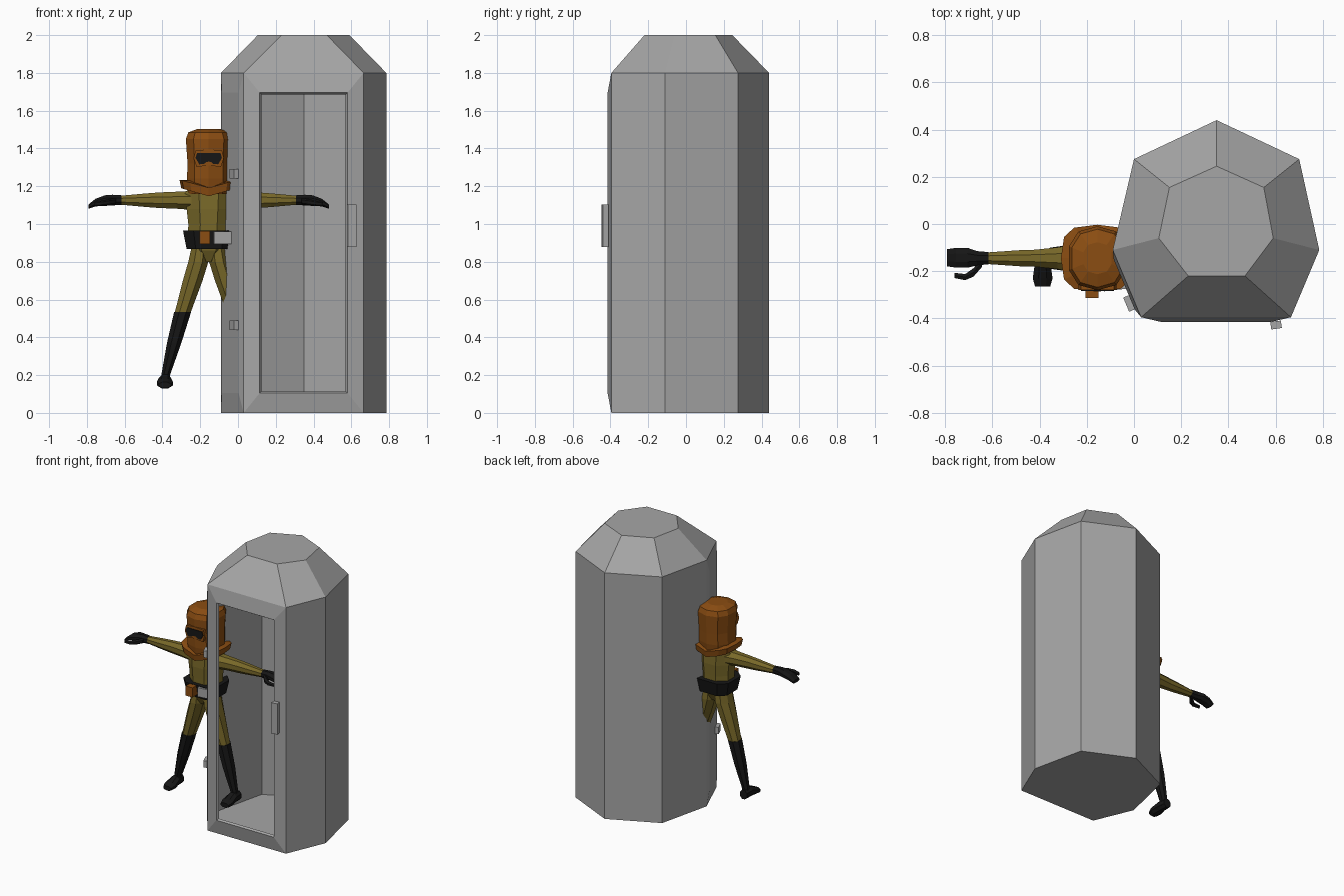
import bpy, bmesh, math
from mathutils import Vector

if "Cube" in bpy.data.objects:
    bpy.data.objects.remove(bpy.data.objects["Cube"])


def material(name, rgb):
    m = bpy.data.materials.new(name)
    m.diffuse_color = (*rgb, 1)
    m.use_nodes = True
    m.node_tree.nodes["Principled BSDF"].inputs["Base Color"].default_value = m.diffuse_color
    return m


GREY = material("booth_grey", (0.38, 0.38, 0.38))
ORANGE = material("hood_orange", (0.26, 0.075, 0.006))
OLIVE = material("suit_olive", (0.19, 0.14, 0.022))
BLACK = material("rubber_black", (0.008, 0.008, 0.008))
ORIGIN = Vector((-0.155, -0.145, 0))   # standing point of the figure


def finish(bm, name, mat, loc=(0, 0, 0), mirror=False):
    bmesh.ops.recalc_face_normals(bm, faces=bm.faces)
    me = bpy.data.meshes.new(name)
    bm.to_mesh(me)
    bm.free()
    me.materials.append(mat)
    ob = bpy.data.objects.new(name, me)
    ob.location = loc
    bpy.context.collection.objects.link(ob)
    if mirror:
        ob.modifiers.new("mirror", 'MIRROR')
    return ob


def bridge(bm, a, b):
    n = len(a)
    for i in range(n):
        bm.faces.new((a[i], a[(i + 1) % n], b[(i + 1) % n], b[i]))


def loft(name, rings, mat, axis='z', n=8, power=1.0, mirror=False):
    """rings: (centre, radius_1, radius_2), cross-sections square to the axis"""
    bm = bmesh.new()
    loops = []
    for c, r1, r2 in rings:
        loop = []
        for i in range(n):
            a = (i + 0.5) * math.tau / n
            p, q = math.cos(a), math.sin(a)
            k = math.cos(math.pi / n) ** power
            p = math.copysign(abs(p) ** power, p) * r1 / k
            q = math.copysign(abs(q) ** power, q) * r2 / k
            off = {'z': (p, q, 0), 'x': (0, p, q), 'y': (p, 0, q)}[axis]
            loop.append(bm.verts.new(Vector(c) + Vector(off)))
        loops.append(loop)
    for a, b in zip(loops, loops[1:]):
        bridge(bm, a, b)
    bm.faces.new(loops[0])
    bm.faces.new(loops[-1])
    return finish(bm, name, mat, ORIGIN, mirror)


def box(name, centre, size, mat, turn=0):
    bm = bmesh.new()
    bmesh.ops.create_cube(bm, size=1)
    bmesh.ops.scale(bm, vec=size, verts=bm.verts)
    ob = finish(bm, name, mat, centre)
    ob.rotation_euler.z = turn
    return ob


# Booth shell: seven walls, sloped roof, open doorway in front
BASE = [(0.35, 0.44), (0.0, 0.275), (-0.09, -0.11), (0.03, -0.395),
        (0.665, -0.395), (0.785, -0.11), (0.70, 0.275)]
TOP = [(0.35, 0.245), (0.15, 0.155), (0.105, -0.06), (0.23, -0.22),
       (0.47, -0.22), (0.59, -0.06), (0.55, 0.155)]
bm = bmesh.new()
low, eave, roof = ([bm.verts.new((x, y, z)) for x, y in pts]
                   for pts, z in ((BASE, 0), (BASE, 1.8), (TOP, 2.0)))
bm.faces.new(low)
bm.faces.new(roof)
bridge(bm, eave, roof)


def panel_ring(a, b, inset, z0, z1, out):
    a, b = Vector((*a, 0)), Vector((*b, 0))
    d = (b - a).normalized()
    push = Vector((d.y, -d.x, 0)) * out
    return [bm.verts.new(p + push + Vector((0, 0, z))) for p, z in
            ((a + d * inset, z0), (b - d * inset, z0), (b - d * inset, z1), (a + d * inset, z1))]


for i in range(7):
    j = (i + 1) % 7
    wall = [low[i], low[j], eave[j], eave[i]]
    if i == 3:        # doorway with a raised frame and a thin inner lip
        ring = panel_ring(BASE[i], BASE[j], 0.085, 0.105, 1.695, 0.02)
        lip = panel_ring(BASE[i], BASE[j], 0.095, 0.114, 1.686, 0.005)
        bridge(bm, wall, ring)
        bridge(bm, ring, lip)
    elif i == 2:      # closed raised panel on the side
        ring = panel_ring(BASE[i], BASE[j], 0.04, 0.105, 1.695, 0.012)
        bridge(bm, wall, ring)
        bm.faces.new(ring)
    else:
        bm.faces.new(wall)
finish(bm, "booth_shell", GREY)

# Door handle and side hinges
box("door_handle", (0.602, -0.428, 0.99), (0.045, 0.032, 0.225), GREY, math.radians(8))
side = math.atan2(0.285, -0.12)
for name, z in (("upper_hinge", 1.267), ("lower_hinge", 0.463)):
    box(name, (-0.017, -0.335, z), (0.065, 0.035, 0.05), GREY, side)

# Suit body
loft("torso", [((0, 0, 0.80), 0.03, 0.05), ((0, 0, 0.86), 0.092, 0.08),
               ((0, 0, 0.92), 0.11, 0.09), ((0, 0, 1.0), 0.108, 0.092),
               ((0, 0, 1.08), 0.117, 0.095), ((0, 0, 1.165), 0.125, 0.09),
               ((0, 0, 1.2), 0.09, 0.08)], OLIVE)
loft("arms", [((-0.09, 0, 1.125), 0.06, 0.05), ((-0.17, 0, 1.126), 0.046, 0.045),
              ((-0.265, 0, 1.126), 0.036, 0.041), ((-0.33, 0, 1.126), 0.034, 0.036),
              ((-0.475, 0, 1.126), 0.024, 0.023)], OLIVE, 'x', mirror=True)
loft("thighs", [((-0.045, 0, 0.88), 0.045, 0.07), ((-0.055, 0, 0.80), 0.053, 0.075),
                ((-0.085, 0, 0.70), 0.052, 0.066), ((-0.138, 0, 0.53), 0.042, 0.048)],
     OLIVE, mirror=True)

# Boots and gloves
loft("boots", [((-0.138, 0, 0.535), 0.045, 0.051), ((-0.183, 0, 0.37), 0.038, 0.045),
               ((-0.228, 0, 0.20), 0.023, 0.028), ((-0.232, 0, 0.15), 0.03, 0.033)],
     BLACK, mirror=True)
loft("feet", [((-0.232, 0.035, 0.165), 0.028, 0.033), ((-0.232, -0.03, 0.168), 0.034, 0.036),
              ((-0.232, -0.085, 0.155), 0.042, 0.025), ((-0.232, -0.12, 0.147), 0.032, 0.016)],
     BLACK, 'y', mirror=True)
loft("gloves", [((-0.462, 0, 1.126), 0.026, 0.026), ((-0.51, 0, 1.127), 0.03, 0.028),
                ((-0.55, 0.002, 1.125), 0.042, 0.027), ((-0.60, 0.002, 1.113), 0.042, 0.02),
                ((-0.637, 0.002, 1.092), 0.036, 0.011)], BLACK, 'x', mirror=True)
loft("thumbs", [((-0.49, -0.02, 1.12), 0.018, 0.015), ((-0.525, -0.06, 1.115), 0.018, 0.015),
                ((-0.56, -0.08, 1.11), 0.013, 0.013), ((-0.605, -0.073, 1.105), 0.011, 0.01)],
     BLACK, 'x', n=6, mirror=True)

# Belt with pouch and buckle box
loft("belt", [((0, 0, 0.868), 0.117, 0.105), ((0, 0, 0.965), 0.136, 0.122)],
     BLACK, power=0.6)
box("belt_pouch", ORIGIN + Vector((-0.022, -0.138, 0.928)), (0.055, 0.06, 0.07), ORANGE)
box("belt_box", ORIGIN + Vector((0.073, -0.115, 0.928)), (0.095, 0.04, 0.066), GREY, 0.12)

# Hood
loft("hood", [((0, 0, 1.16), 0.11, 0.11), ((0, 0, 1.24), 0.115, 0.122),
              ((0, 0, 1.32), 0.112, 0.125), ((0, 0, 1.45), 0.121, 0.13),
              ((0, 0, 1.485), 0.108, 0.118), ((0, 0, 1.503), 0.06, 0.065)],
     ORANGE, n=10, power=0.85)

# Collar: slanted band dipping at front and back
bm = bmesh.new()
loops = []
for rx, ry, dz in ((0.11, 0.11, 0.045), (0.155, 0.142, 0.045),
                   (0.145, 0.135, 0), (0.10, 0.10, 0)):
    loop = []
    for i in range(12):
        c, s = math.cos(i * math.tau / 12), math.sin(i * math.tau / 12)
        x = math.copysign(abs(c) ** 0.65, c)
        y = math.copysign(abs(s) ** 0.65, s)
        loop.append(bm.verts.new((x * rx, y * ry, 1.147 + 0.042 * abs(x) + dz)))
    loops.append(loop)
for k in range(4):
    bridge(bm, loops[k], loops[(k + 1) % 4])
finish(bm, "collar", ORANGE, ORIGIN)


# Goggles: rim and notched lens, extruded from half outlines
def goggle(name, half, y0, y1, mat):
    outline = half + [(-x, z) for x, z in reversed(half) if x]
    bm = bmesh.new()
    a, b = ([bm.verts.new((x, y, z)) for x, z in outline] for y in (y0, y1))
    bridge(bm, a, b)
    bm.faces.new(a)
    bm.faces.new(b)
    finish(bm, name, mat, ORIGIN)


goggle("goggle_rim", [(0, 1.395), (0.07, 1.39), (0.08, 1.35), (0.065, 1.302), (0, 1.31)],
       -0.08, -0.134, ORANGE)
goggle("goggle_lens", [(0, 1.376), (0.062, 1.376), (0.07, 1.35), (0.05, 1.316),
                       (0.025, 1.318), (0.013, 1.328), (0, 1.33)], -0.1, -0.139, BLACK)
